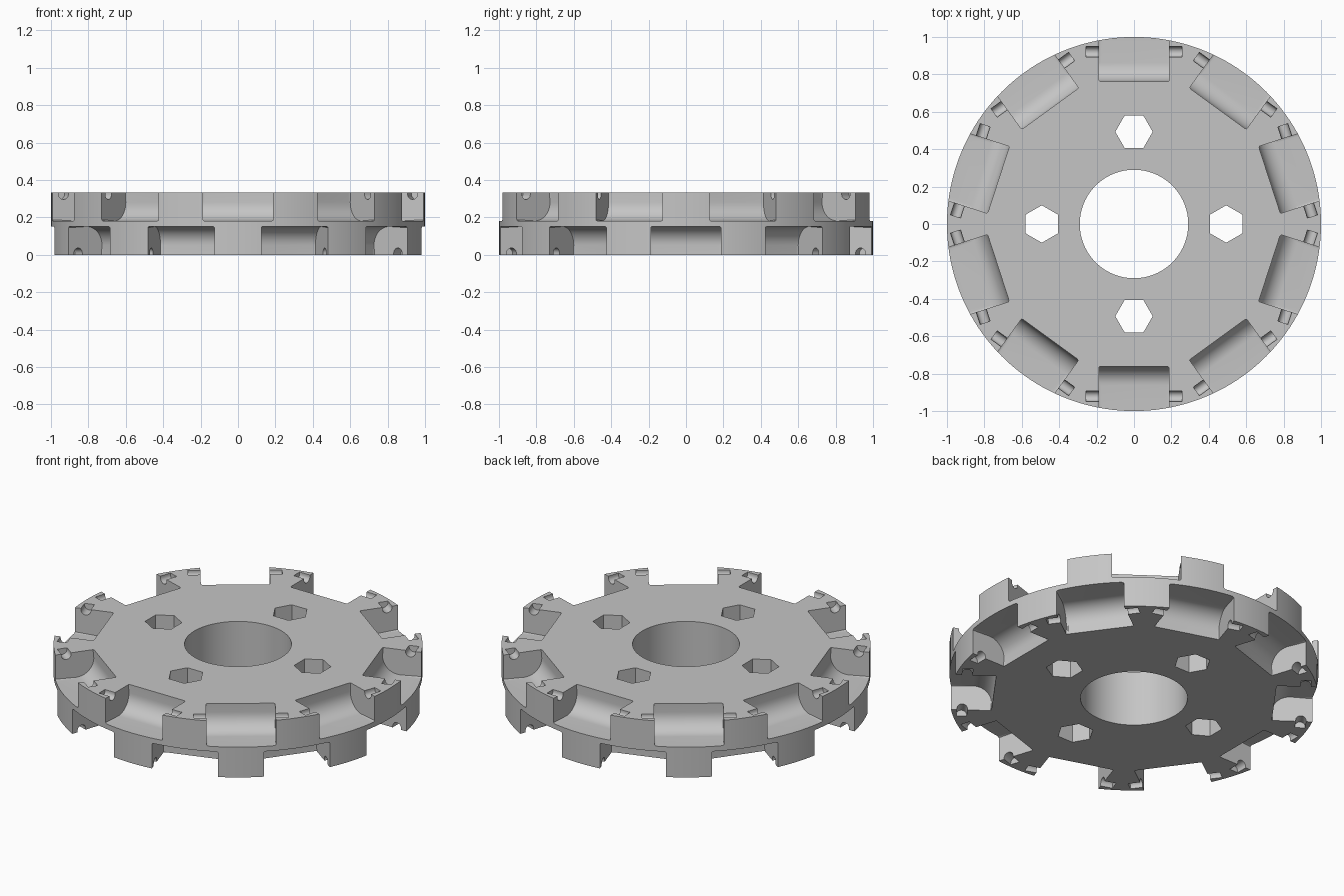
import bpy, bmesh, math
from math import cos, sin, pi, radians
from mathutils import Matrix, Vector

default = bpy.data.objects.get("Cube")
if default:
    bpy.data.objects.remove(default, do_unlink=True)

H = 0.332            # hub height
DEPTH = 0.151        # pocket depth
INNER = 0.762        # radius of the pocket back wall
FILLET = 0.1         # curve between pocket wall and floor
COUNT = 10           # pockets per side


def prism(bm, profile, half_width, bevel=0):
    """Extrude a (radial, z) profile along x; returns its vertices."""
    part = bmesh.new()
    ends = [[part.verts.new((s * half_width, y, z)) for y, z in profile] for s in (-1, 1)]
    caps = [part.faces.new(e) for e in ends]
    for i in range(len(profile)):
        j = (i + 1) % len(profile)
        part.faces.new((ends[0][i], ends[0][j], ends[1][j], ends[1][i]))
    if bevel:
        rim = list({e for f in caps for e in f.edges})
        bmesh.ops.bevel(part, geom=rim, offset=bevel, segments=3, profile=0.5, affect='EDGES')
    bmesh.ops.recalc_face_normals(part, faces=part.faces)
    mesh = bpy.data.meshes.new("part")
    part.to_mesh(mesh)
    part.free()
    first = len(bm.verts)
    bm.from_mesh(mesh)
    bpy.data.meshes.remove(mesh)
    bm.verts.ensure_lookup_table()
    return bm.verts[first:]


def both_sides(bm, profile, half_width, bevel=0):
    """Ring of prisms on the top, and a half-step turned ring underneath."""
    flip = Matrix.Translation((0, 0, H)) @ Matrix.Rotation(pi, 4, 'Y')
    for k in range(2 * COUNT):
        turn = Matrix.Rotation(k * pi / COUNT, 4, 'Z')
        m = turn @ flip if k % 2 else turn
        bmesh.ops.transform(bm, matrix=m, verts=prism(bm, profile, half_width, bevel))


def column(bm, radius, sides, centre=(0, 0), turn=0.0, low=-0.1, high=H + 0.1):
    m = Matrix.Translation((*centre, (low + high) / 2)) @ Matrix.Rotation(turn, 4, 'Z')
    bmesh.ops.create_cone(bm, cap_ends=True, segments=sides, radius1=radius,
                          radius2=radius, depth=high - low, matrix=m)


def make_object(name, bm):
    mesh = bpy.data.meshes.new(name)
    bm.to_mesh(mesh)
    bm.free()
    ob = bpy.data.objects.new(name, mesh)
    bpy.context.collection.objects.link(ob)
    return ob


# Solid disc
bm = bmesh.new()
column(bm, 1.0, 160, low=0, high=H)
hub = make_object("wheel_hub", bm)

# Roller pockets, centre bore and hexagonal bolt holes
bm = bmesh.new()
floor = H - DEPTH
pocket = [(1.1, floor), (1.1, H + 0.1), (INNER, H + 0.1)]
for i in range(11):
    a = pi + i * pi / 20
    pocket.append((INNER + FILLET + FILLET * cos(a), floor + FILLET + FILLET * sin(a)))
both_sides(bm, pocket, 0.188, 0.012)
column(bm, 0.29, 96)
for k in range(4):
    a = k * pi / 2
    column(bm, 0.1, 6, (0.493 * cos(a), 0.493 * sin(a)), a)
pocket_cutter = make_object("pocket_cutter", bm)

# Round-bottomed axle slots
bm = bmesh.new()
slot = [(0.92 - 0.028, H + 0.05)]
for i in range(13):
    a = pi + i * pi / 12
    slot.append((0.92 + 0.028 * cos(a), H - 0.008 + 0.028 * sin(a)))
slot.append((0.92 + 0.028, H + 0.05))
both_sides(bm, slot, 0.256)
slot_cutter = make_object("axle_slot_cutter", bm)

# Cut the hub, then drop the cutters
bpy.ops.object.select_all(action='DESELECT')
bpy.context.view_layer.objects.active = hub
hub.select_set(True)
for cutter in (pocket_cutter, slot_cutter):
    cutter.hide_render = True
    mod = hub.modifiers.new("cut", 'BOOLEAN')
    mod.operation = 'DIFFERENCE'
    mod.solver = 'EXACT'
    mod.object = cutter
    bpy.ops.object.modifier_apply(modifier=mod.name)
    bpy.data.objects.remove(cutter, do_unlink=True)

# Single grey finish
grey = bpy.data.materials.new("light_grey")
grey.use_nodes = True
colour = (0.56, 0.56, 0.56, 1)
grey.diffuse_color = colour
grey.node_tree.nodes["Principled BSDF"].inputs["Base Color"].default_value = colour
hub.data.materials.clear()
hub.data.materials.append(grey)
bpy.ops.object.shade_smooth_by_angle(angle=radians(35))
